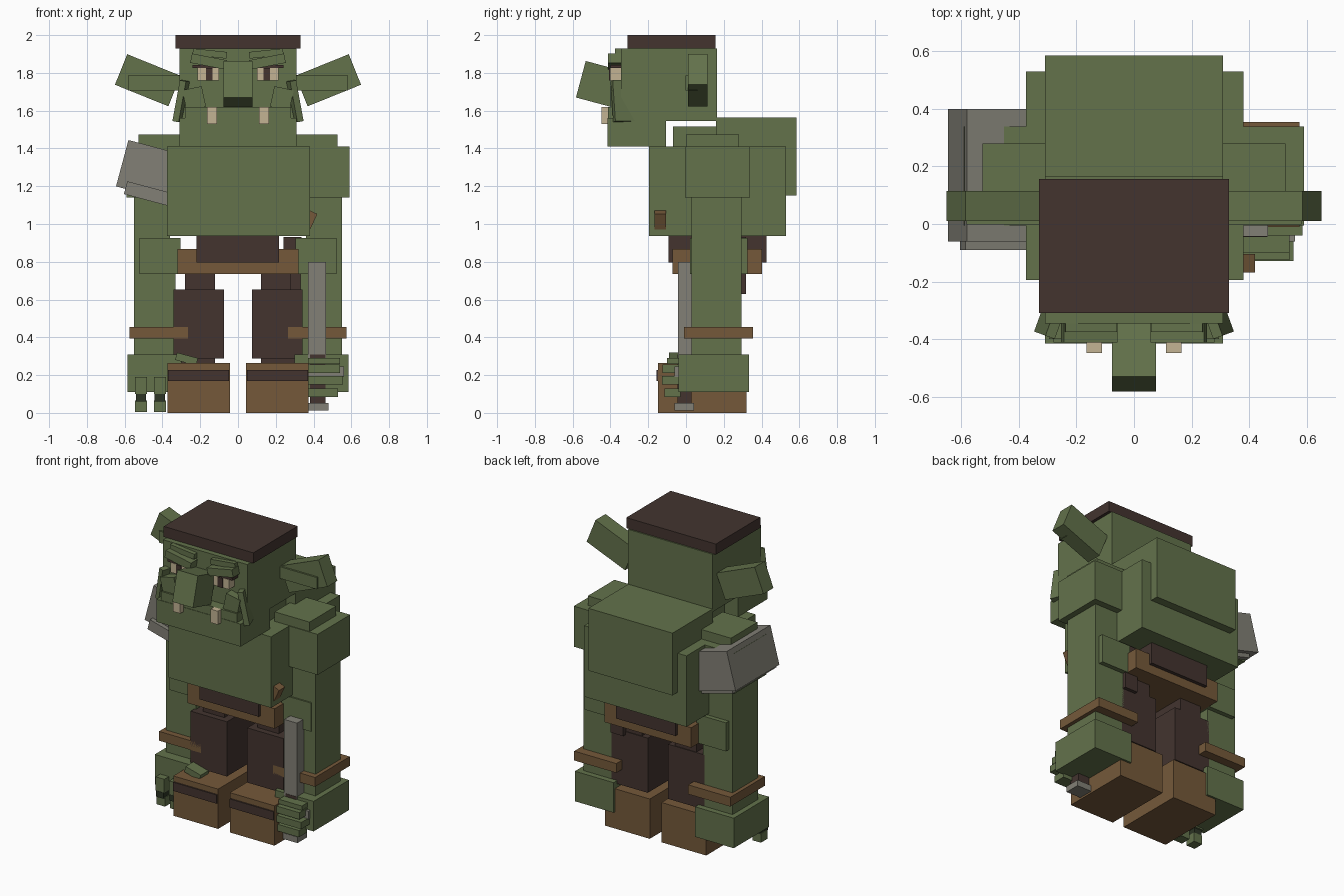
import bpy, bmesh, math
from mathutils import Matrix, Vector


def srgb(r, g, b):
    return tuple((c / 255 / 12.92) if c < 10 else ((c / 255 + 0.055) / 1.055) ** 2.4 for c in (r, g, b)) + (1,)


COLORS = {
    "green_skin": (99, 114, 75), "dark_leather": (67, 52, 47), "brown_leather": (117, 89, 58),
    "grey_metal": (130, 128, 118), "ivory": (196, 180, 148), "dark_green": (44, 52, 36),
}
MATS = {}
for key, rgb in COLORS.items():
    MATS[key] = bpy.data.materials.new(key)
    MATS[key].diffuse_color = srgb(*rgb)
G, D, B, M, I, N = COLORS


def box(name, mat, x, y, z, rot=(0, 0, 0)):
    """Box from its ranges on each axis, turned about its centre (degrees)."""
    c = Vector(((x[0] + x[1]) / 2, (y[0] + y[1]) / 2, (z[0] + z[1]) / 2))
    bm = bmesh.new()
    bmesh.ops.create_cube(bm, size=1)
    bm.transform(Matrix.Diagonal((abs(x[1] - x[0]), abs(y[1] - y[0]), abs(z[1] - z[0]), 1)))
    for axis, a in zip("XYZ", rot):
        bm.transform(Matrix.Rotation(math.radians(a), 4, axis))
    bm.transform(Matrix.Translation(c))
    me = bpy.data.meshes.new(name)
    bm.to_mesh(me)
    bm.free()
    me.materials.append(MATS[mat])
    ob = bpy.data.objects.new(name, me)
    bpy.context.collection.objects.link(ob)
    return ob


def pair(name, mat, x, y, z, rot=(0, 0, 0)):
    """Right box and its mirror image on the left."""
    box(name + "_right", mat, x, y, z, rot)
    box(name + "_left", mat, (-x[1], -x[0]), y, z, (rot[0], -rot[1], -rot[2]))


# Torso, hump and neck
box("torso", G, (-0.375, 0.38), (-0.195, 0.53), (0.937, 1.41))
box("hump", G, (-0.31, 0.31), (0.16, 0.585), (1.15, 1.565))
box("neck", G, (-0.24, 0.24), (-0.07, 0.165), (1.40, 1.515))
box("chest_strap", B, (0.32, 0.405), (-0.168, -0.105), (0.985, 1.075), (0, 25, 0))

# Head
box("head", G, (-0.31, 0.31), (-0.345, 0.165), (1.545, 1.93))
box("jaw", G, (-0.31, 0.31), (-0.415, -0.105), (1.41, 1.56))
box("muzzle", G, (-0.28, 0.28), (-0.412, -0.30), (1.55, 1.62))
box("hat", D, (-0.33, 0.33), (-0.31, 0.157), (1.93, 2.0))
nose = box("nose", G, (-0.076, 0.076), (-0.56, -0.364), (1.641, 1.841), (-15, 0, 0))
pair("tusk", I, (0.112, 0.165), (-0.448, -0.40), (1.53, 1.62))
pair("eye", I, (0.10, 0.215), (-0.402, -0.34), (1.76, 1.825))
pair("pupil", D, (0.135, 0.17), (-0.408, -0.399), (1.76, 1.825))
pair("eyelid", D, (0.10, 0.24), (-0.40, -0.34), (1.825, 1.842))
pair("eyebrow", G, (0.06, 0.25), (-0.412, -0.33), (1.835, 1.885), (0, -11, 0))
pair("forehead_ridge", G, (0.06, 0.24), (-0.375, -0.33), (1.885, 1.92), (0, -6, 0))
pair("cheekbone", G, (0.18, 0.285), (-0.40, -0.33), (1.61, 1.72), (0, 12, 0))
pair("whisker", G, (0.275, 0.31), (-0.39, -0.28), (1.54, 1.76), (0, -11, 20))

# Ears slope upward to the sides
pair("ear", G, (0.325, 0.63), (0.01, 0.115), (1.674, 1.848), (0, -22, 0))
pair("inner_ear", G, (0.30, 0.582), (-0.002, 0.06), (1.707, 1.785))

# Shoulders and arms
pair("shoulder", G, (0.36, 0.59), (-0.005, 0.338), (1.14, 1.41))
pair("shoulder_pad", G, (0.27, 0.527), (0.0, 0.28), (1.40, 1.473))
pair("upper_arm", G, (0.36, 0.55), (0.03, 0.295), (0.83, 1.15))
pair("elbow", G, (0.305, 0.522), (0.02, 0.325), (0.735, 0.925))
pair("forearm", G, (0.33, 0.55), (0.03, 0.295), (0.30, 0.84))
pair("bracer", B, (0.265, 0.575), (-0.01, 0.355), (0.393, 0.455))
pair("hand", G, (0.30, 0.585), (-0.04, 0.333), (0.11, 0.31))

# Metal pauldron on one shoulder
box("pauldron", M, (-0.618, -0.318), (-0.06, 0.4), (1.156, 1.41), (0, 15, 0))
box("pauldron_rim", M, (-0.60, -0.31), (-0.09, 0.37), (1.12, 1.19), (0, 15, 0))

# Open hand: hanging fingers and thumb
for i, x0 in enumerate((-0.545, -0.445)):
    box(f"finger_base_{i}", G, (x0, x0 + 0.063), (-0.088, 0.0), (0.10, 0.19))
    box(f"finger_joint_{i}", N, (x0 + 0.004, x0 + 0.059), (-0.09, -0.01), (0.06, 0.10))
    box(f"finger_tip_{i}", G, (x0, x0 + 0.063), (-0.08, -0.01), (0.005, 0.066))
box("open_thumb", G, (-0.33, -0.215), (-0.09, 0.0), (0.265, 0.305), (0, 15, 0))

# Fist holding a knife
for i, (z0, x1, y0) in enumerate(((0.21, 0.54, -0.125), (0.15, 0.555, -0.128), (0.085, 0.53, -0.115))):
    box(f"grip_finger_{i}", G, (0.37, x1), (y0, -0.03), (z0, z0 + 0.045))
box("grip_thumb", G, (0.37, 0.54), (-0.1, 0.0), (0.26, 0.29))
box("knife_blade", M, (0.37, 0.465), (-0.043, 0.028), (0.25, 0.80))
box("knife_guard", M, (0.37, 0.56), (-0.06, 0.03), (0.19, 0.245))
box("knife_handle", D, (0.38, 0.462), (-0.045, 0.03), (0.05, 0.31))
box("knife_pommel", M, (0.37, 0.48), (-0.06, 0.042), (0.012, 0.052))

# Waist
box("belt", B, (-0.32, 0.32), (-0.072, 0.402), (0.735, 0.868))
box("waist_cloth", D, (-0.22, 0.217), (-0.092, 0.425), (0.795, 0.94))
box("hip_pouch", D, (0.24, 0.335), (0.18, 0.318), (0.63, 0.93))

# Legs and boots
pair("thigh", D, (0.122, 0.28), (0.03, 0.29), (0.63, 0.74))
pair("trouser_leg", D, (0.075, 0.342), (-0.01, 0.295), (0.288, 0.652))
pair("ankle", D, (0.122, 0.30), (0.04, 0.25), (0.25, 0.30))
pair("boot", B, (0.043, 0.373), (-0.148, 0.32), (0.0, 0.265))
pair("boot_strap", D, (0.048, 0.37), (-0.157, -0.14), (0.17, 0.228))
